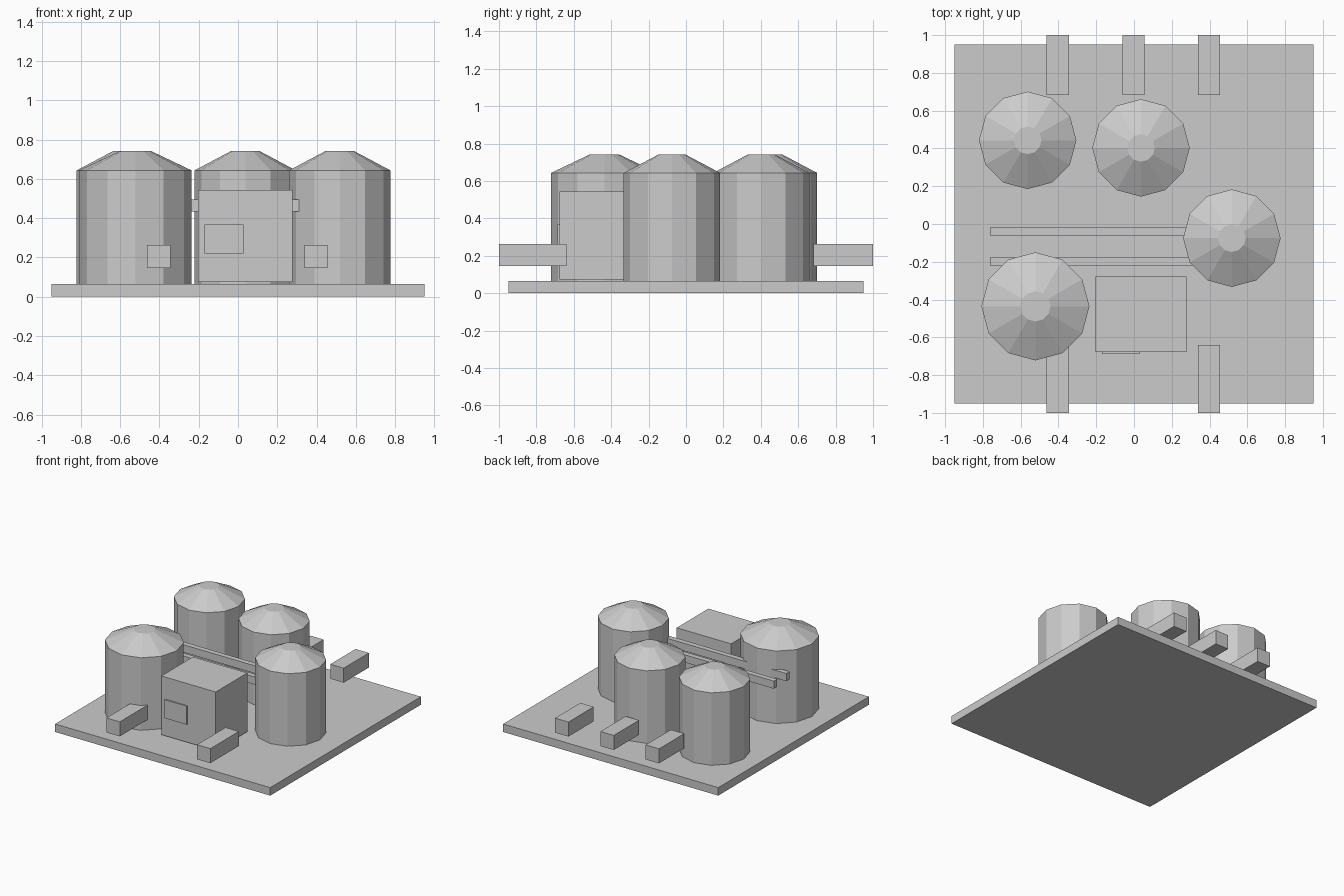
import bpy, bmesh
from math import cos, sin, tau

if "Cube" in bpy.data.objects:
    bpy.data.objects.remove(bpy.data.objects["Cube"])


def finish(name, bm):
    bmesh.ops.recalc_face_normals(bm, faces=bm.faces)
    mesh = bpy.data.meshes.new(name)
    bm.to_mesh(mesh)
    bm.free()
    obj = bpy.data.objects.new(name, mesh)
    bpy.context.collection.objects.link(obj)
    return obj


def box(name, x0, x1, y0, y1, z0, z1):
    bm = bmesh.new()
    bmesh.ops.create_cube(bm, size=1)
    bmesh.ops.scale(bm, vec=(x1 - x0, y1 - y0, z1 - z0), verts=bm.verts)
    bmesh.ops.translate(bm, vec=((x0 + x1) / 2, (y0 + y1) / 2, (z0 + z1) / 2), verts=bm.verts)
    return finish(name, bm)


def tank(name, x, y, r, top_r, sides=12):
    bm = bmesh.new()
    rings = []
    # wall foot, eave and flat roof top
    for rad, z in ((r, 0.064), (r, 0.643), (top_r, 0.741)):
        rings.append([bm.verts.new((x + rad * cos(tau * i / sides),
                                    y + rad * sin(tau * i / sides), z)) for i in range(sides)])
    for low, high in zip(rings, rings[1:]):
        for i in range(sides):
            j = (i + 1) % sides
            bm.faces.new((low[i], low[j], high[j], high[i]))
    bm.faces.new(rings[0])
    bm.faces.new(rings[-1])
    return finish(name, bm)


# Ground slab
box("base_slab", -0.95, 0.95, -0.95, 0.95, 0, 0.064)

# Storage tanks with conical roofs
tank("tank_back_left", -0.563, 0.443, 0.258, 0.073)
tank("tank_back_middle", 0.037, 0.403, 0.258, 0.073)
tank("tank_right", 0.518, -0.075, 0.258, 0.073)
tank("tank_front_left", -0.522, -0.436, 0.286, 0.08)

# Control building and its front panel
box("control_building", -0.203, 0.277, -0.677, -0.278, 0.074, 0.543)
box("building_panel", -0.17, 0.028, -0.688, -0.67, 0.22, 0.367)

# Twin pipes running between the front tanks
for i, y in enumerate((-0.04, -0.198)):
    box(f"pipe_{i + 1}", -0.763, 0.5, y - 0.021, y + 0.021, 0.433, 0.494)

# Stub ducts reaching over the front and back edges
for i, x in enumerate((-0.403, 0.397)):
    box(f"front_duct_{i + 1}", x - 0.059, x + 0.059, -1, -0.64, 0.146, 0.262)
for i, x in enumerate((-0.403, -0.003, 0.397)):
    box(f"back_duct_{i + 1}", x - 0.059, x + 0.059, 0.682, 1, 0.146, 0.262)
